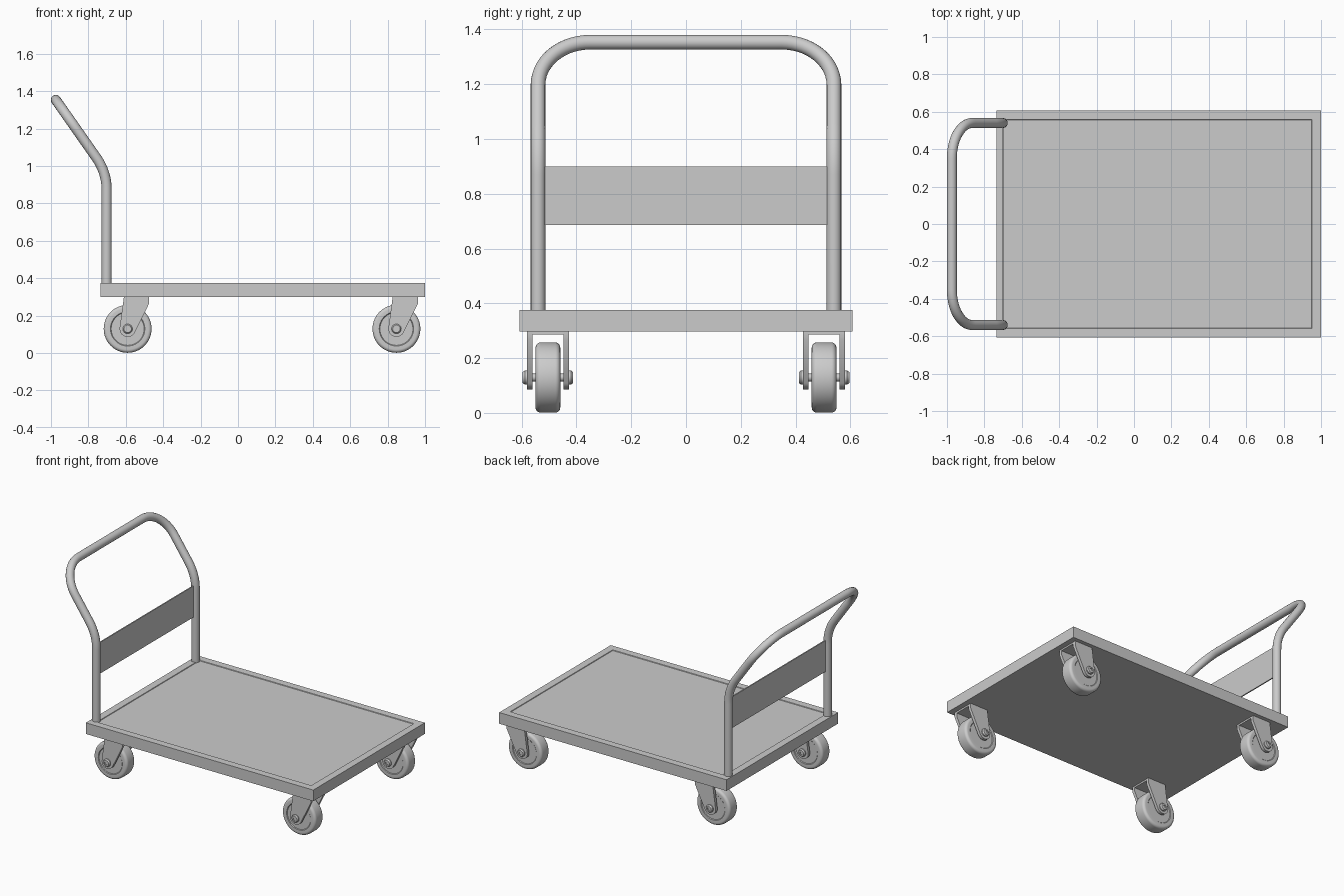
import bpy, bmesh
from math import sin, cos, tan, pi, radians
from mathutils import Vector

if "Cube" in bpy.data.objects:
    bpy.data.objects.remove(bpy.data.objects["Cube"])


def finish(name, bm, smooth=True):
    bmesh.ops.recalc_face_normals(bm, faces=bm.faces)
    me = bpy.data.meshes.new(name)
    bm.to_mesh(me)
    bm.free()
    ob = bpy.data.objects.new(name, me)
    bpy.context.collection.objects.link(ob)
    if smooth:
        bpy.ops.object.select_all(action='DESELECT')
        ob.select_set(True)
        bpy.context.view_layer.objects.active = ob
        bpy.ops.object.shade_smooth_by_angle(angle=radians(35))
    return ob


def box(name, lo, hi):
    bm = bmesh.new()
    bmesh.ops.create_cube(bm, size=1)
    for v in bm.verts:
        v.co = [lo[i] + (v.co[i] + 0.5) * (hi[i] - lo[i]) for i in range(3)]
    return finish(name, bm, False)


def lathe(name, profile, centre, segs=48):
    """Spin (radius, y) points around the y axis; zero radii close the ends."""
    bm = bmesh.new()
    vs = [bm.verts.new((r, y, 0)) for r, y in profile]
    edges = [bm.edges.new(p) for p in zip(vs, vs[1:])]
    bmesh.ops.spin(bm, geom=vs + edges, cent=(0, 0, 0), axis=(0, 1, 0),
                   angle=2 * pi, steps=segs, use_duplicate=False)
    bmesh.ops.remove_doubles(bm, verts=bm.verts, dist=1e-5)
    bmesh.ops.translate(bm, verts=bm.verts, vec=centre)
    return finish(name, bm)


def extrude_y(name, outline, y0, y1):
    bm = bmesh.new()
    face = bm.faces.new([bm.verts.new((x, y0, z)) for x, z in outline])
    ext = bmesh.ops.extrude_face_region(bm, geom=[face])['geom']
    bmesh.ops.translate(bm, vec=(0, y1 - y0, 0),
                        verts=[g for g in ext if isinstance(g, bmesh.types.BMVert)])
    return finish(name, bm)


def fillet(a, corner, b, radius, steps=14):
    """Arc points rounding the corner between a and b."""
    u, w = (a - corner).normalized(), (b - corner).normalized()
    half = u.angle(w) / 2
    centre = corner + (u + w).normalized() * (radius / sin(half))
    t = radius / tan(half)
    p, q = corner + u * t - centre, corner + w * t - centre
    ang = p.angle(q)
    return [centre + (p * sin((1 - i / steps) * ang) + q * sin(i / steps * ang)) / sin(ang)
            for i in range(steps + 1)]


# Deck with a shallow inset tread panel
deck = box("deck", (-0.735, -0.608, 0.298), (1.0, 0.608, 0.375))
bm = bmesh.new()
bm.from_mesh(deck.data)
bm.normal_update()
top = max(bm.faces, key=lambda f: f.calc_center_median().z)
bmesh.ops.inset_region(bm, faces=[top], thickness=0.07, depth=0)
bmesh.ops.inset_region(bm, faces=[top], thickness=0.003, depth=-0.004)
bm.to_mesh(deck.data)
bm.free()

# Push handle: one bent tube, leaning back above the panel
def handle_points(s):
    return [Vector((-0.702, s * 0.54, 0.37)), Vector((-0.702, s * 0.54, 0.965)),
            Vector((-0.974, s * 0.54, 1.353))]

foot, knee, corner = handle_points(-1)
middle = Vector((-0.974, 0, 1.353))
half = [foot] + fillet(foot, knee, corner, 0.30) + fillet(knee, corner, middle, 0.19)
path = half + [Vector((p.x, -p.y, p.z)) for p in reversed(half)]
cu = bpy.data.curves.new("push_handle", 'CURVE')
cu.dimensions = '3D'
cu.bevel_depth = 0.027
cu.bevel_resolution = 6
cu.use_fill_caps = True
sp = cu.splines.new('POLY')
sp.points.add(len(path) - 1)
for pt, co in zip(sp.points, path):
    pt.co = (*co, 1)
handle = bpy.data.objects.new("push_handle", cu)
bpy.context.collection.objects.link(handle)
bpy.ops.object.select_all(action='DESELECT')
handle.select_set(True)
bpy.context.view_layer.objects.active = handle
bpy.ops.object.convert(target='MESH')
bpy.ops.object.shade_smooth_by_angle(angle=radians(35))

# Panel between the handle uprights
box("handle_panel", (-0.706, -0.525, 0.685), (-0.698, 0.525, 0.90))

# Casters
R, W, Z = 0.128, 0.045, 0.129
b = 0.018
arc = [(b * sin(a), b * cos(a)) for a in [i * pi / 12 for i in range(7)]]
shoulder = [(R - b + s, -(W - b) - c) for s, c in arc]
wheel_profile = ([(0, -W + 0.004), (0.088, -W + 0.004), (0.092, -W)] + shoulder)
wheel_profile += [(r, -y) for r, y in reversed(wheel_profile)]

for end, x in (("rear", -0.59), ("front", 0.847)):
    for side, y in (("right", -0.504), ("left", 0.504)):
        tag = f"{end}_{side}"
        lathe(f"{tag}_wheel", wheel_profile, (x, y, Z), 64)
        lathe(f"{tag}_axle", [(0, -0.08), (0.014, -0.08), (0.014, 0.08), (0, 0.08)], (x, y, Z), 24)
        # Fork: two tapering cheeks joined by a top plate
        lower = [(x + 0.043 * cos(a), Z + 0.043 * sin(a))
                 for a in [radians(172 + i * (333 - 172) / 16) for i in range(17)]]
        cheek = [(x + 0.115, 0.299), (x - 0.020, 0.299)] + lower + [(x + 0.115, 0.265)]
        for s in (-1, 1):
            extrude_y(f"{tag}_fork_cheek", cheek, y + s * 0.057, y + s * 0.077)
            # Rounded bolt head with a small socket
            bolt = [(0, 0.076), (0.026, 0.076), (0.026, 0.084), (0.020, 0.092),
                    (0.011, 0.092), (0.011, 0.086), (0, 0.086)]
            lathe(f"{tag}_bolt", [(r, s * t) for r, t in bolt], (x, y, Z), 24)
        box(f"{tag}_fork_plate", (x - 0.020, y - 0.060, 0.287), (x + 0.115, y + 0.060, 0.299))
